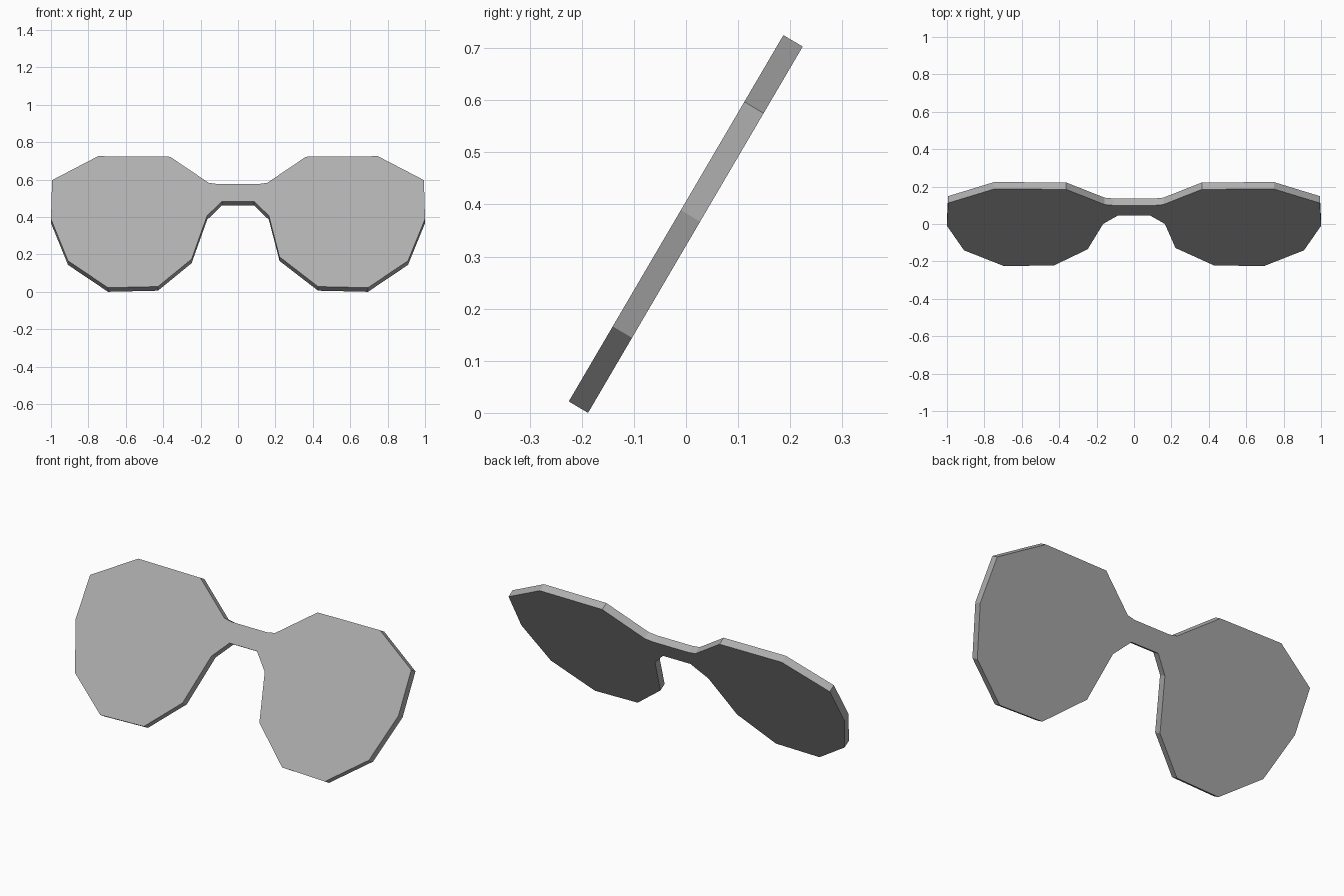
import bpy
import bmesh
from mathutils import Vector

cube = bpy.data.objects.get("Cube")
if cube:
    bpy.data.objects.remove(cube, do_unlink=True)

# Plain grey material
grey = bpy.data.materials.new("mid grey")
grey.use_nodes = True
grey.diffuse_color = (0.43, 0.43, 0.43, 1)
grey.node_tree.nodes["Principled BSDF"].inputs["Base Color"].default_value = grey.diffuse_color

# Half outline of the front face as (x, z), from bridge top round the lens to bridge underside
half_outline = [
    (0.11, 0.576), (0.157, 0.583), (0.363, 0.722), (0.748, 0.725),
    (0.994, 0.597), (1.0, 0.389), (0.909, 0.166), (0.695, 0.022),
    (0.428, 0.028), (0.222, 0.187), (0.165, 0.407), (0.085, 0.484),
]
INNER_CORNER = 9
mirrored = [(-x, z) for x, z in half_outline]
mirrored[INNER_CORNER] = (-0.248, 0.175)  # lower inner corner differs slightly
outline = half_outline + mirrored[::-1]


def on_slope(x, z):
    """Place an outline point on the plane that leans backwards."""
    return Vector((x, -0.225 + (z - 0.022) * 0.586, z))


# One flat slab: both lenses joined by the bridge
bm = bmesh.new()
front = bm.faces.new([bm.verts.new(on_slope(x, z)) for x, z in outline])
slab = bmesh.ops.extrude_face_region(bm, geom=[front], use_keep_orig=True)
back_verts = [v for v in slab["geom"] if isinstance(v, bmesh.types.BMVert)]
bmesh.ops.translate(bm, verts=back_verts, vec=Vector((0, 0.037, -0.022)))
bmesh.ops.recalc_face_normals(bm, faces=bm.faces[:])

mesh = bpy.data.meshes.new("glasses_front")
bm.to_mesh(mesh)
bm.free()
mesh.materials.append(grey)
glasses = bpy.data.objects.new("glasses_front", mesh)
bpy.context.collection.objects.link(glasses)
